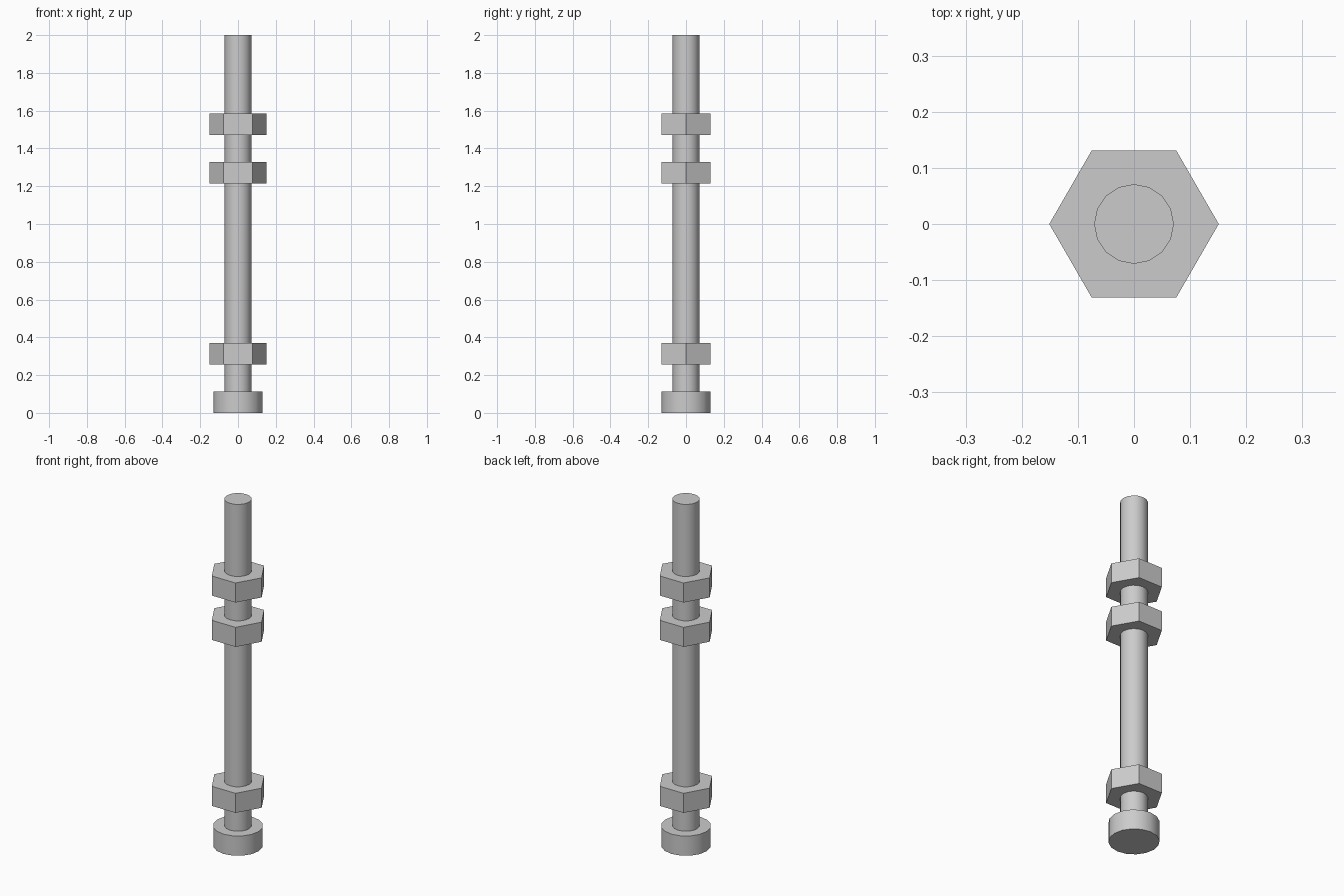
import bpy
import math

if "Cube" in bpy.data.objects:
    bpy.data.objects.remove(bpy.data.objects["Cube"], do_unlink=True)

# Plain grey steel
steel = bpy.data.materials.new("grey_steel")
steel.use_nodes = True
colour = (0.6, 0.6, 0.6, 1)
steel.diffuse_color = colour
steel.node_tree.nodes["Principled BSDF"].inputs["Base Color"].default_value = colour


def prism(name, sides, radius, bottom, top, smooth=False):
    """Upright prism with a corner on the x axis."""
    bpy.ops.mesh.primitive_cylinder_add(
        vertices=sides, radius=radius, depth=top - bottom,
        location=(0, 0, (bottom + top) / 2), rotation=(0, 0, math.pi / 2))
    obj = bpy.context.object
    obj.name = name
    obj.data.materials.append(steel)
    if smooth:
        bpy.ops.object.shade_smooth_by_angle(angle=math.radians(35))
    return obj


# Rod and round head
prism("rod", 16, 0.071, 0.05, 2.0, smooth=True)
prism("round_head", 16, 0.131, 0.0, 0.114, smooth=True)

# Hexagonal nuts
nut_height = 0.113
for name, bottom in (("lower_nut", 0.257), ("middle_nut", 1.215), ("upper_nut", 1.471)):
    prism(name, 6, 0.151, bottom, bottom + nut_height)
